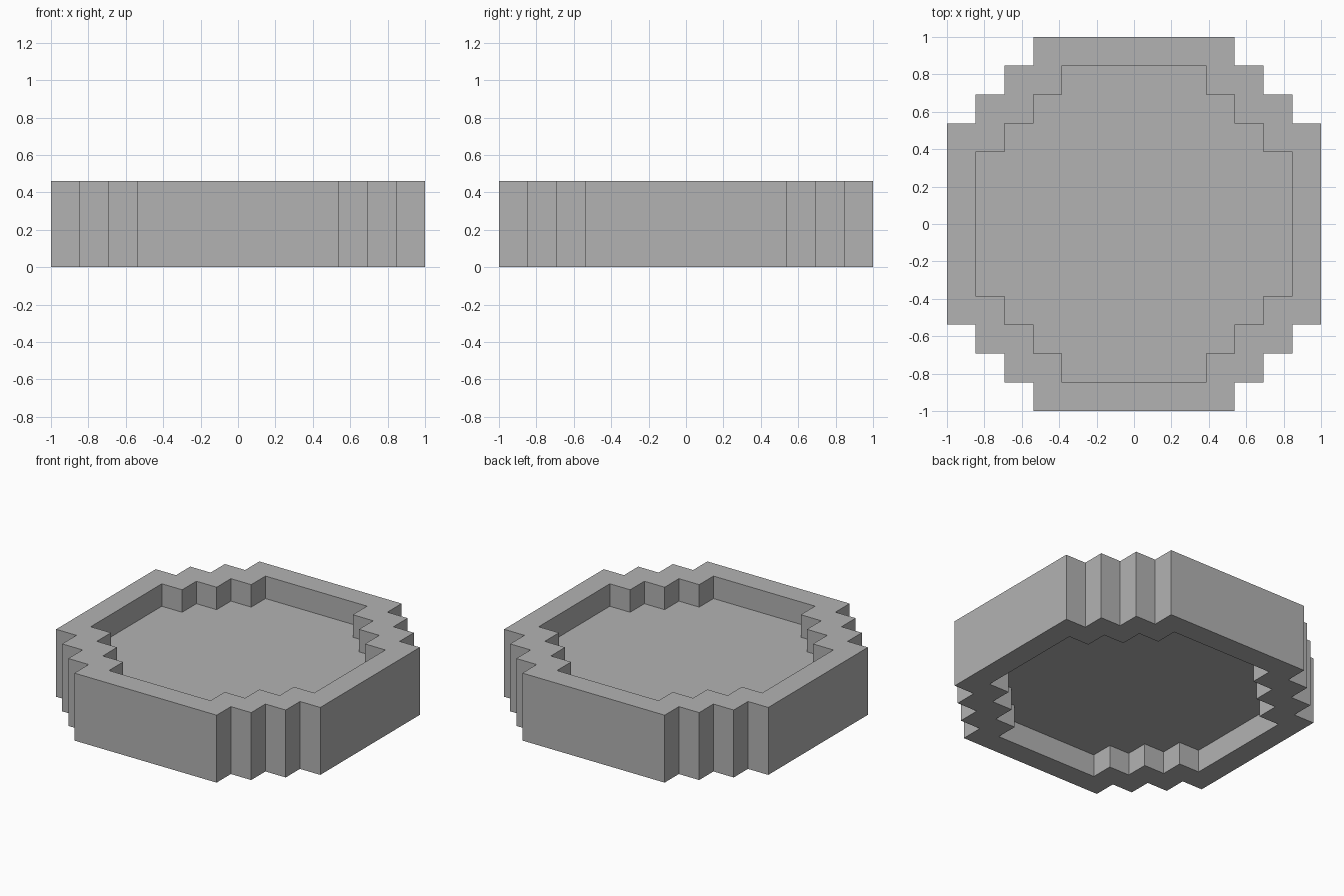
import bpy
import bmesh

cube = bpy.data.objects.get("Cube")
if cube:
    bpy.data.objects.remove(cube)

UNIT = 2 / 13   # the model is 13 blocks wide and 3 blocks tall

grey = bpy.data.materials.new("plain grey")
grey.use_nodes = True
colour = (0.45, 0.45, 0.45, 1)
grey.diffuse_color = colour
grey.node_tree.nodes["Principled BSDF"].inputs["Base Color"].default_value = colour


def stepped_outline(long, short):
    """Stair-stepped circle outline, running once around in block units."""
    corner = [(long, short)]
    for i in range(3):
        x, y = corner[-1]
        corner += [(x - 1, y), (x - 1, y + 1)]
    points = []
    for _ in range(4):
        points += corner
        corner = [(-y, x) for x, y in corner]
    return points


outer = stepped_outline(6.5, 3.5)
inner = stepped_outline(5.5, 2.5)

# Rim and floor: loft from the floor underside, around the rim, to the floor top
section = [(inner, 1), (inner, 0), (outer, 0), (outer, 3), (inner, 3), (inner, 2)]
bm = bmesh.new()
rings = [[bm.verts.new((x * UNIT, y * UNIT, z * UNIT)) for x, y in outline]
         for outline, z in section]
for a, b in zip(rings, rings[1:]):
    for i in range(len(a)):
        j = (i + 1) % len(a)
        bm.faces.new((a[i], a[j], b[j], b[i]))
bm.faces.new(rings[0][::-1])
bm.faces.new(rings[-1])
bmesh.ops.recalc_face_normals(bm, faces=bm.faces)

mesh = bpy.data.meshes.new("stepped_round_basin")
bm.to_mesh(mesh)
bm.free()
mesh.materials.append(grey)
basin = bpy.data.objects.new("stepped_round_basin", mesh)
bpy.context.collection.objects.link(basin)
